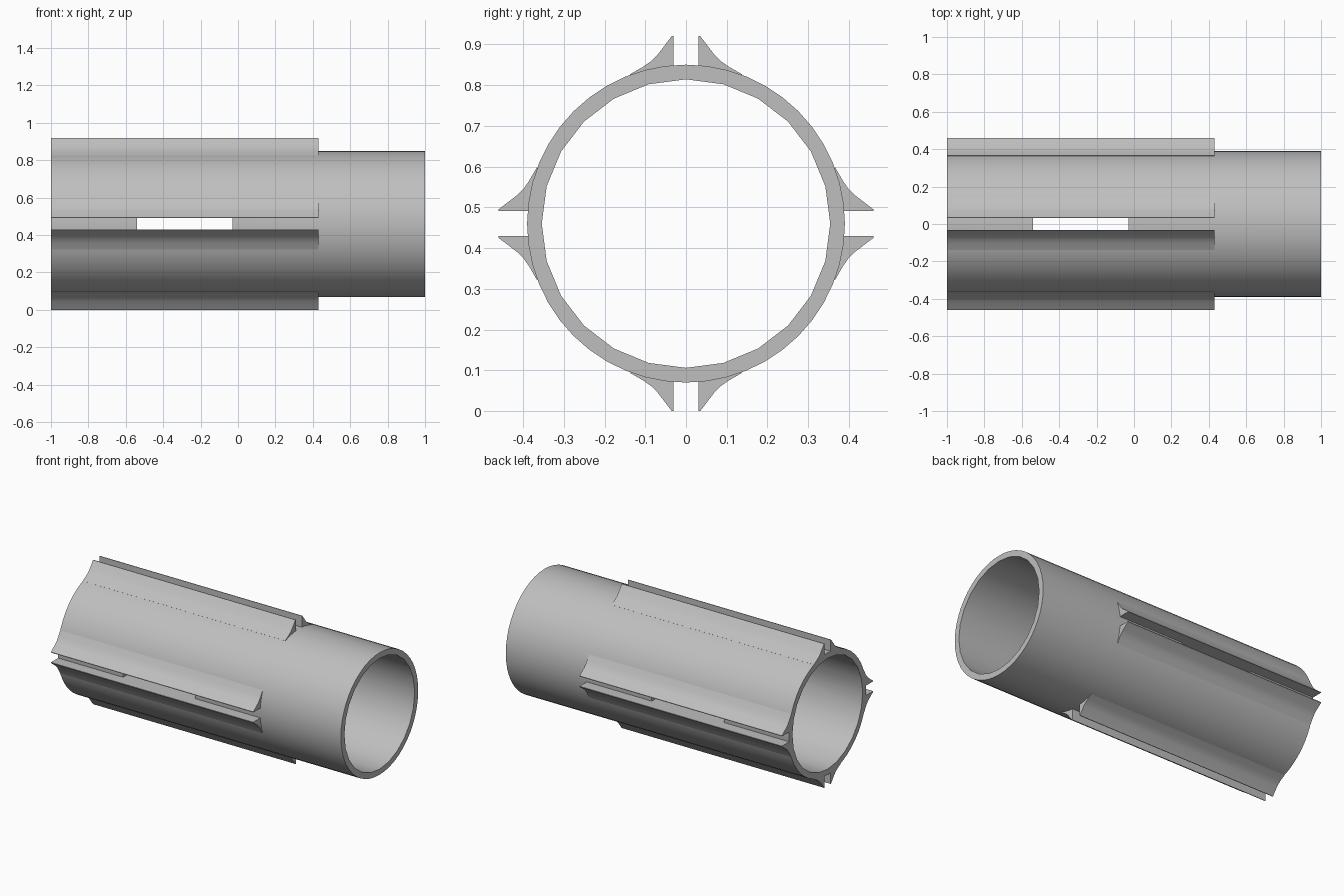
import bpy, bmesh, math
from mathutils import Matrix, Vector

if "Cube" in bpy.data.objects:
    bpy.data.objects.remove(bpy.data.objects["Cube"])

AXIS_Z = 0.46
OUTER, INNER = 0.39, 0.354
FIN_START, FIN_END = -1.0, 0.43
GAP = 0.031

grey = bpy.data.materials.new("plain grey")
grey.use_nodes = True
colour = (0.52, 0.52, 0.52, 1)
grey.diffuse_color = colour
grey.node_tree.nodes["Principled BSDF"].inputs["Base Color"].default_value = colour


def add_object(name, bm):
    bmesh.ops.recalc_face_normals(bm, faces=bm.faces)
    mesh = bpy.data.meshes.new(name)
    bm.to_mesh(mesh)
    bm.free()
    mesh.materials.append(grey)
    obj = bpy.data.objects.new(name, mesh)
    bpy.context.collection.objects.link(obj)
    obj.location.z = AXIS_Z
    return obj


def select_only(obj):
    bpy.ops.object.select_all(action='DESELECT')
    obj.select_set(True)
    bpy.context.view_layer.objects.active = obj


def smooth(obj):
    select_only(obj)
    bpy.ops.object.shade_smooth_by_angle(angle=math.radians(30))


def cylinder(name, radius, length, sides):
    bm = bmesh.new()
    bmesh.ops.create_cone(bm, cap_ends=True, segments=sides, radius1=radius,
                          radius2=radius, depth=length,
                          matrix=Matrix.Rotation(math.pi / 2, 4, 'Y'))
    return add_object(name, bm)


def box(name, centre, size):
    bm = bmesh.new()
    bmesh.ops.create_cube(bm, size=1)
    bmesh.ops.scale(bm, vec=size, verts=bm.verts)
    bmesh.ops.translate(bm, vec=centre, verts=bm.verts)
    return add_object(name, bm)


def cut(target, cutter):
    cutter.hide_render = True
    mod = target.modifiers.new("cut", 'BOOLEAN')
    mod.operation = 'DIFFERENCE'
    mod.solver = 'EXACT'
    mod.object = cutter
    select_only(target)
    bpy.ops.object.modifier_apply(modifier=mod.name)
    bpy.data.objects.remove(cutter)


# Tube with its bore and the four slots between the fin pairs
tube = cylinder("tube", OUTER, 2, 48)
cut(tube, cylinder("bore_cutter", INNER, 2.2, 24))
slot_x, slot_length = -0.285, 0.51
cut(tube, box("upright_slot_cutter", (slot_x, 0, 0), (slot_length, 2 * GAP, 1.2)))
cut(tube, box("level_slot_cutter", (slot_x, 0, 0), (slot_length, 1.2, 2 * GAP)))
smooth(tube)

# Fin cross-section: sideways offset, distance from the axis
FIN_PROFILE = [(GAP, 0.38), (GAP, 0.46), (0.035, 0.46), (0.07, 0.414),
               (0.085, 0.399), (0.105, 0.385), (0.138, 0.366), (0.13, 0.36)]


def fin(name, side, turn):
    bm = bmesh.new()
    rot = Matrix.Rotation(turn, 3, 'X')
    profile = [bm.verts.new(rot @ Vector((FIN_START, side * u, r)))
               for u, r in FIN_PROFILE]
    face = bm.faces.new(profile)
    out = bmesh.ops.extrude_face_region(bm, geom=[face])
    moved = [v for v in out["geom"] if isinstance(v, bmesh.types.BMVert)]
    bmesh.ops.translate(bm, vec=(FIN_END - FIN_START, 0, 0), verts=moved)
    smooth(add_object(name, bm))


# A mirrored pair of fins at each quarter turn
for quarter, place in enumerate(("top", "front", "bottom", "back")):
    for side, label in ((-1, "first"), (1, "second")):
        fin(f"{place}_{label}_fin", side, quarter * math.pi / 2)
